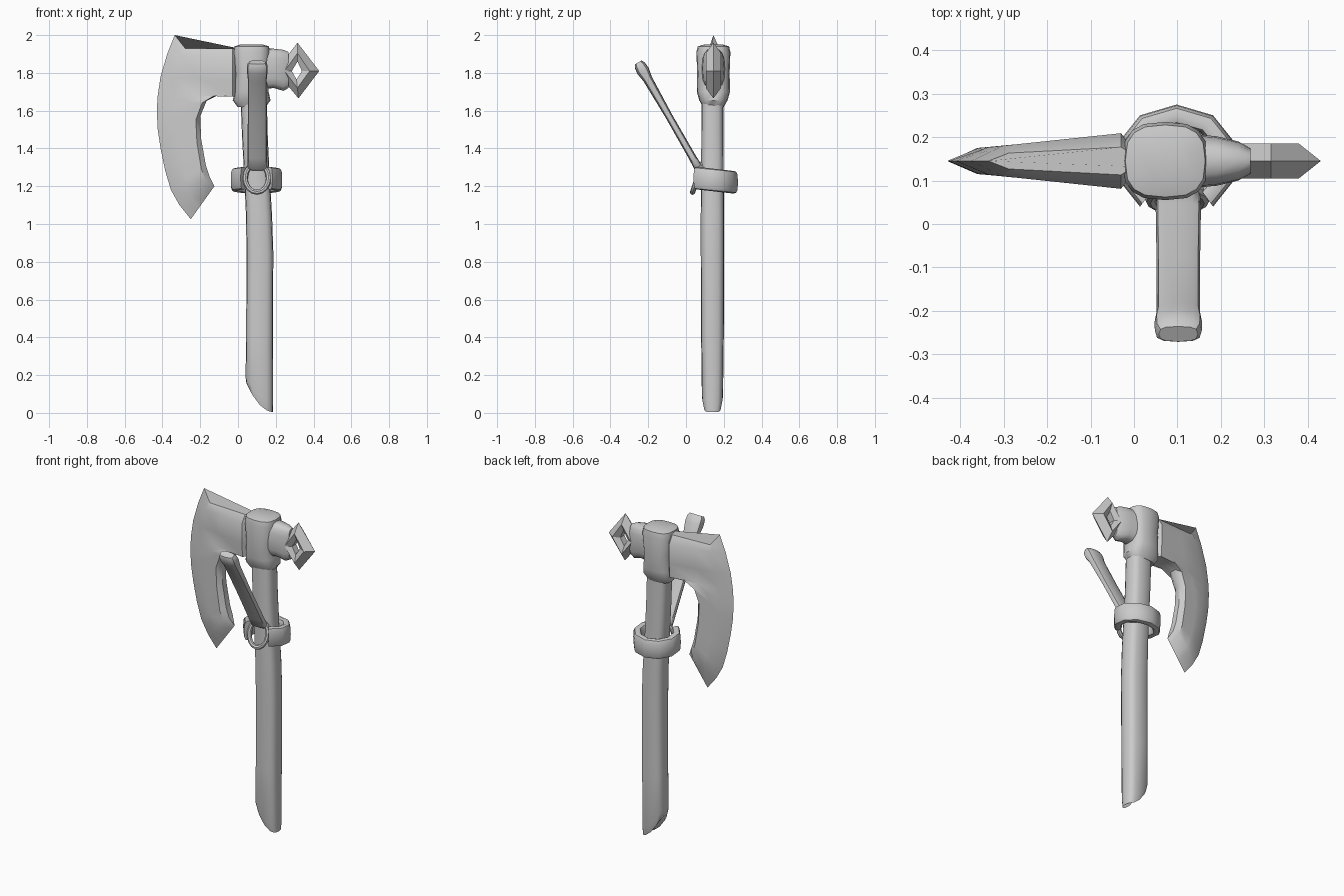
import bpy, bmesh, math
from mathutils import Vector

if "Cube" in bpy.data.objects:
    bpy.data.objects.remove(bpy.data.objects["Cube"])

CY = 0.145  # depth of the axe's middle plane


def loft(name, rings, closed=False, caps=(True, True), angle=40):
    """Skin a list of equal-length point rings into a smooth-shaded object."""
    bm = bmesh.new()
    vs = [[bm.verts.new(p) for p in r] for r in rings]
    n = len(vs[0])
    for i in range(len(vs) if closed else len(vs) - 1):
        a, b = vs[i], vs[(i + 1) % len(vs)]
        for j in range(n):
            k = (j + 1) % n
            bm.faces.new((a[j], a[k], b[k], b[j]))
    if not closed:
        if caps[0]:
            bm.faces.new(vs[0][::-1])
        if caps[1]:
            bm.faces.new(vs[-1])
    bmesh.ops.remove_doubles(bm, verts=bm.verts, dist=0.0005)
    bmesh.ops.recalc_face_normals(bm, faces=bm.faces)
    me = bpy.data.meshes.new(name)
    bm.to_mesh(me)
    bm.free()
    ob = bpy.data.objects.new(name, me)
    bpy.context.collection.objects.link(ob)
    bpy.ops.object.select_all(action='DESELECT')
    ob.select_set(True)
    bpy.context.view_layer.objects.active = ob
    bpy.ops.object.shade_smooth_by_angle(angle=math.radians(angle))
    return ob


def section(a, b, n=16, p=3.0):
    """Rounded-rectangle outline with half sizes a, b."""
    pts = []
    for i in range(n):
        c, s = math.cos(math.tau * i / n), math.sin(math.tau * i / n)
        pts.append((a * math.copysign(abs(c) ** (2 / p), c),
                    b * math.copysign(abs(s) ** (2 / p), s)))
    return pts


# Handle: gently curved shaft with a slanted, rounded butt
rings = []
for z, x0, x1, hy, slant in [(0.005, .045, .185, .045, .15), (0.06, .04, .185, .056, .13),
                             (.4, .043, .185, .06, 0), (.85, .045, .187, .062, 0),
                             (1.05, .042, .18, .062, 0), (1.25, .033, .168, .06, 0),
                             (1.45, .022, .158, .059, 0), (1.75, .01, .15, .058, 0)]:
    cx, hx = (x0 + x1) / 2, (x1 - x0) / 2
    rings.append([(cx + u, .14 + v, z + slant * ((1 - u / hx) / 2) ** 2)
                  for u, v in section(hx, hy)])
loft("handle", rings)

# Socket that joins the head to the handle
rings = [[(.072 + u, CY + v, z) for u, v in section(a, b, p=2.8)]
         for z, a, b in [(1.62, .075, .055), (1.655, .1, .075), (1.70, .09, .088),
                         (1.80, .088, .086), (1.91, .098, .09), (1.94, .092, .083),
                         (1.95, .06, .05)]]
loft("head_socket", rings)

# Blade: cross-sections running from the top spike down to the beard tip
rows = [((-.335, 2.0), (0, 1.93), .5), ((-.375, 1.9), (0, 1.88), 1),
        ((-.41, 1.78), (0, 1.76), 1), ((-.425, 1.68), (0, 1.675), .9),
        ((-.43, 1.6), (-.1, 1.685), 1), ((-.425, 1.5), (-.165, 1.655), 1),
        ((-.41, 1.4), (-.2, 1.57), 1), ((-.385, 1.28), (-.195, 1.45), 1),
        ((-.355, 1.18), (-.17, 1.31), 1), ((-.31, 1.1), (-.15, 1.25), .9),
        ((-.25, 1.025), (-.125, 1.2), 0)]
rings = []
for i, (o, e, k) in enumerate(rows):
    o, e = Vector(o), Vector(e)
    mid = Vector((-.28, 1.93)) if i == 0 else (o + e) / 2
    bevel = o + (mid - o).normalized() * .075
    near = e + (mid - e).normalized() * .03

    def side(q, s, f=1.0):
        t = .03 + .035 * min(1, max(0, (q.x + .35) / .33))
        return (q.x, CY + s * t * k * f, q.y)
    front = [side(bevel, -1), side(mid, -1), side(near, -1), side(e, -1, .4)]
    back = [side(e, 1, .4), side(near, 1), side(mid, 1), side(bevel, 1)]
    rings.append([(o.x, CY, o.y)] + front + back)
loft("blade", rings, caps=(True, False))

# Rear arm between socket and diamond eye
rings = [[(x, CY + v, (z0 + z1) / 2 + u) for u, v in section((z1 - z0) / 2, hy, p=2.8)]
         for x, z0, z1, hy in [(.1, 1.71, 1.93, .065), (.19, 1.72, 1.928, .057),
                               (.24, 1.705, 1.922, .045), (.268, 1.72, 1.91, .03)]]
loft("rear_arm", rings)

# Diamond eye with a sharp outer rim
outer = [Vector(p) for p in [(.315, 1.96), (.43, 1.81), (.32, 1.665), (.2, 1.81)]]
hole = [Vector(p) for p in [(.315, 1.86), (.338, 1.81), (.31, 1.765), (.285, 1.81)]]
rings = []
for o, h in zip(outer, hole):
    m = o.lerp(h, .55)
    rings.append([(q.x, CY + y, q.y) for q, y in
                  [(o, 0), (m, -.04), (h, -.02), (h, .02), (m, .04)]])
loft("diamond_eye", rings, closed=True, angle=25)

# Collar: open band around the handle, with its gap at the front
rings = []
for i in range(9):
    a = math.radians(-54 + 288 * i / 8)
    c, s = math.cos(a), math.sin(a)
    drop = -.012 * s
    rings.append([(.098 + c * (.118 + u), CY + s * (.105 + u), 1.233 + drop + v)
                  for u, v in section(.025, .06, 12, 3.2)])
loft("collar", rings)

# Wire loop hung in the collar gap, its top leaning back
rings = []
for i in range(16):
    a = math.tau * i / 16
    c, s = math.cos(a), math.sin(a)
    mid = Vector((.1 + .062 * c, .06 + .025 * s, 1.243 + .075 * s))
    radial = Vector((c, .3 * s, s)).normalized()
    normal = Vector((0, -.95, .3)).normalized()
    rings.append([mid + radial * u + normal * v for u, v in section(.014, .014, 8, 2)])
loft("wire_loop", rings, closed=True)

# Lever: flat stick leaning forward out of the loop
base, tip = Vector((.102, .07, 1.29)), Vector((.102, -.25, 1.85))
axis = (tip - base).normalized()
flat = axis.cross(Vector((1, 0, 0))).normalized()
rings = []
for t, hx, hd in [(0, .04, .014), (.02, .051, .022), (.12, .052, .02), (.5, .05, .019),
                  (.85, .05, .025), (.93, .055, .034), (.985, .054, .03), (1.01, .045, .02)]:
    p = base.lerp(tip, t)
    rings.append([p + Vector((u, 0, 0)) + flat * v for u, v in section(hx, hd, 12, 3)])
loft("lever", rings)
